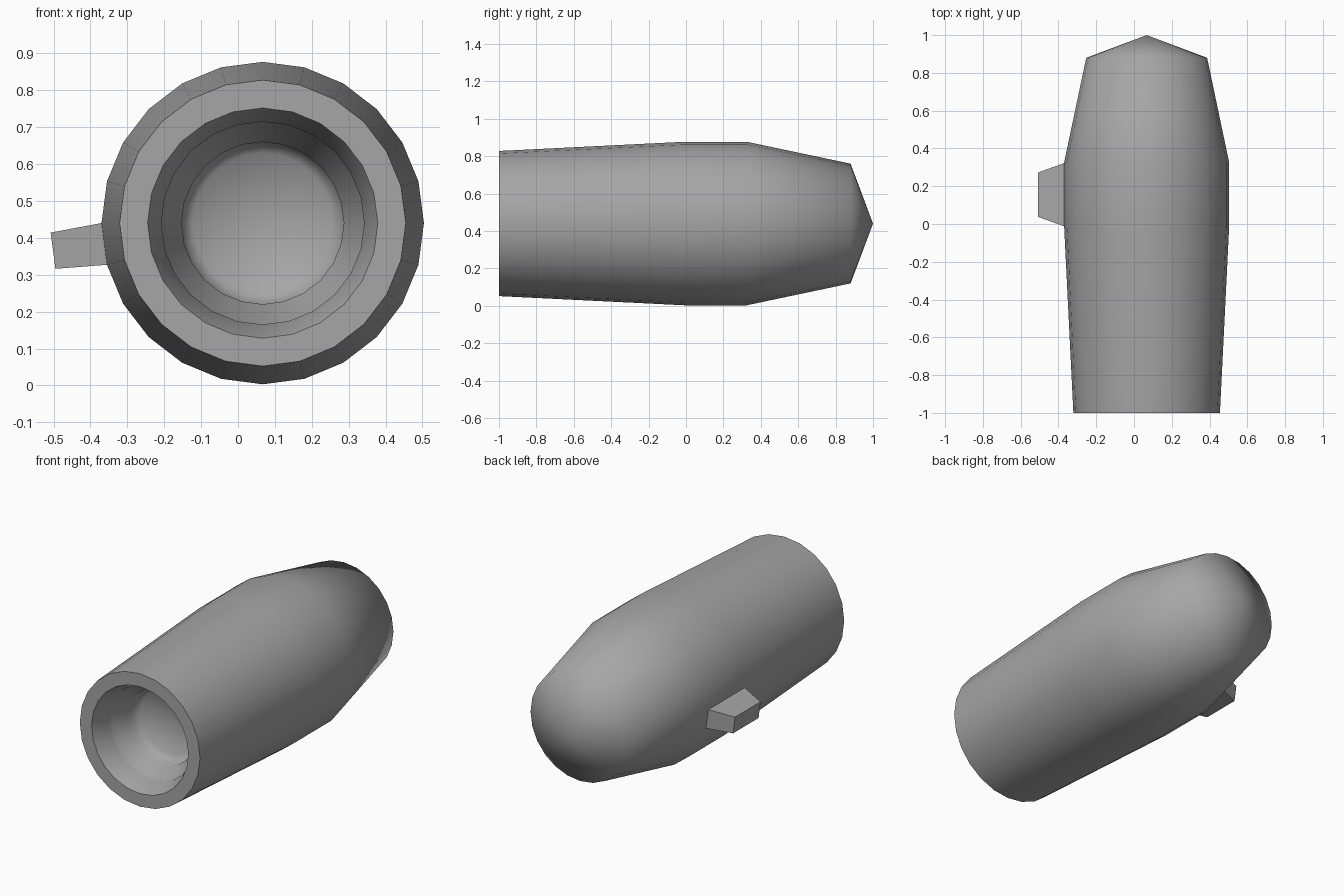
import bpy, bmesh
from math import sin, cos, tau, radians
from mathutils import Matrix, Vector

SIDES = 24
RADIUS = 0.437
CENTRE = Vector((0.067, 0, 0.44))

cube = bpy.data.objects.get("Cube")
if cube:
    bpy.data.objects.remove(cube)

grey = bpy.data.materials.new("matte grey")
grey.use_nodes = True
colour = (0.38, 0.38, 0.38, 1)
grey.diffuse_color = colour
grey.node_tree.nodes["Principled BSDF"].inputs["Base Color"].default_value = colour


def add_object(name, bm):
    bmesh.ops.recalc_face_normals(bm, faces=bm.faces)
    mesh = bpy.data.meshes.new(name)
    bm.to_mesh(mesh)
    bm.free()
    mesh.materials.append(grey)
    obj = bpy.data.objects.new(name, mesh)
    bpy.context.collection.objects.link(obj)
    return obj


def lathe(name, profile):
    """Spin (y, radius) points around the long axis; zero radius makes a tip."""
    bm = bmesh.new()
    rings = []
    for y, r in profile:
        count = SIDES if r else 1
        rings.append([bm.verts.new(CENTRE + Vector((r * cos(tau * i / SIDES), y,
                                                    r * sin(tau * i / SIDES))))
                      for i in range(count)])
    for a, b in zip(rings, rings[1:]):
        for i in range(SIDES):
            j = (i + 1) % SIDES
            corners = [a[i % len(a)], a[j % len(a)], b[j % len(b)], b[i % len(b)]]
            bm.faces.new(list(dict.fromkeys(corners)))
    return add_object(name, bm)


# Hollow-fronted body: tail tip, outer shell, flat rim, stepped socket, floor
body = lathe("body", [
    (1, 0), (0.88, 0.32), (0.325, RADIUS), (-0.01, RADIUS), (-1, 0.388),
    (-1, 0.312), (-0.89, 0.275), (-0.87, 0.275),
    (-0.80, 0.22), (-0.75, 0.22), (-0.72, 0.19), (-0.70, 0)])
bpy.context.view_layer.objects.active = body
body.select_set(True)
bpy.ops.object.shade_smooth_by_angle(angle=radians(60))
body.select_set(False)

# Tapered lug standing on one facet of the body's right side
half = tau / SIDES / 2
angle = tau / 2 + half
normal = Vector((cos(angle), 0, sin(angle)))
along = Vector((0, 1, 0))
across = normal.cross(along)
bm = bmesh.new()
bmesh.ops.create_cube(bm, size=1)
for v in bm.verts:
    outer = v.co.z > 0
    y = v.co.x * (0.235 if outer else 0.335)
    w = v.co.y * (0.099 if outer else 2 * RADIUS * sin(half))
    reach = RADIUS * cos(half) + (0.14 if outer else 0)
    v.co = CENTRE + along * (0.155 + y) + across * w + normal * reach
base = min(bm.faces, key=lambda f: f.calc_center_median().dot(normal))
bmesh.ops.delete(bm, geom=[base], context='FACES_ONLY')
add_object("side_lug", bm)
